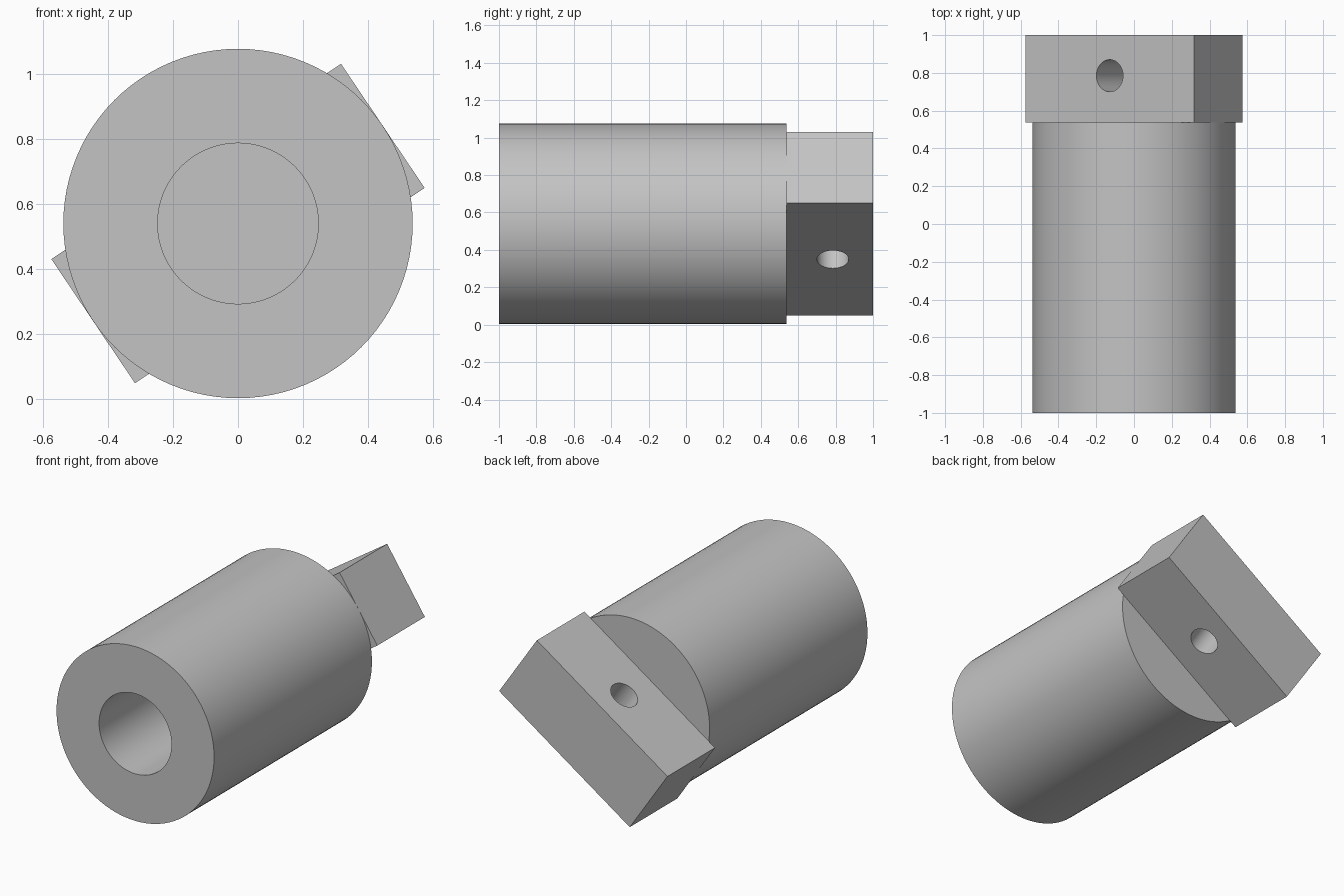
import bpy, bmesh, math
from mathutils import Matrix, Vector

cube = bpy.data.objects.get("Cube")
if cube:
    bpy.data.objects.remove(cube, do_unlink=True)

RADIUS, BORE, BORE_DEPTH = 0.537, 0.247, 1.0
FRONT, SHOULDER, BACK = -1.0, 0.537, 1.0
CENTRE = Vector((0, 0, 0.54))
TILT = Matrix.Rotation(math.radians(-34), 4, 'Y')

grey = bpy.data.materials.new("plain grey")
grey.use_nodes = True
colour = (0.55, 0.55, 0.55, 1)
grey.diffuse_color = colour
grey.node_tree.nodes["Principled BSDF"].inputs["Base Color"].default_value = colour


def make_object(name, bm):
    bmesh.ops.recalc_face_normals(bm, faces=bm.faces)
    mesh = bpy.data.meshes.new(name)
    bm.to_mesh(mesh)
    bm.free()
    mesh.materials.append(grey)
    obj = bpy.data.objects.new(name, mesh)
    bpy.context.collection.objects.link(obj)
    return obj


def smooth(obj):
    bpy.ops.object.select_all(action='DESELECT')
    obj.select_set(True)
    bpy.context.view_layer.objects.active = obj
    bpy.ops.object.shade_smooth_by_angle(angle=math.radians(30))


# Round body with a blind bore, turned from a half profile
profile = [(0, FRONT + BORE_DEPTH), (BORE, FRONT + BORE_DEPTH), (BORE, FRONT),
           (RADIUS, FRONT), (RADIUS, SHOULDER), (0, SHOULDER)]
bm = bmesh.new()
verts = [bm.verts.new((r, y, 0)) for r, y in profile]
edges = [bm.edges.new(pair) for pair in zip(verts, verts[1:])]
bmesh.ops.spin(bm, geom=verts + edges, cent=(0, 0, 0), axis=(0, 1, 0),
               angle=math.tau, steps=96, use_merge=True)
bmesh.ops.remove_doubles(bm, verts=bm.verts, dist=0.0001)
bmesh.ops.translate(bm, verts=bm.verts, vec=CENTRE)
body = make_object("round_body", bm)
smooth(body)

# Flat tilted tang behind the shoulder
middle = (SHOULDER + BACK) / 2
place = Matrix.Translation(CENTRE) @ TILT
bm = bmesh.new()
bmesh.ops.create_cube(bm, size=1, matrix=place @ Matrix.Translation((0, middle, 0))
                      @ Matrix.Diagonal((2 * RADIUS, BACK - SHOULDER, 0.46, 1)))
tang = make_object("tang", bm)

# Cross pin hole through the tang
bm = bmesh.new()
bmesh.ops.create_cone(bm, cap_ends=True, segments=48, radius1=0.085, radius2=0.085,
                      depth=1, matrix=place @ Matrix.Translation((0, 0.785, 0)))
cutter = make_object("pin_hole_cutter", bm)
cutter.hide_render = True

cut = tang.modifiers.new("pin hole", 'BOOLEAN')
cut.operation = 'DIFFERENCE'
cut.solver = 'EXACT'
cut.object = cutter
bpy.context.view_layer.objects.active = tang
bpy.ops.object.modifier_apply(modifier=cut.name)
bpy.data.objects.remove(cutter, do_unlink=True)
smooth(tang)
